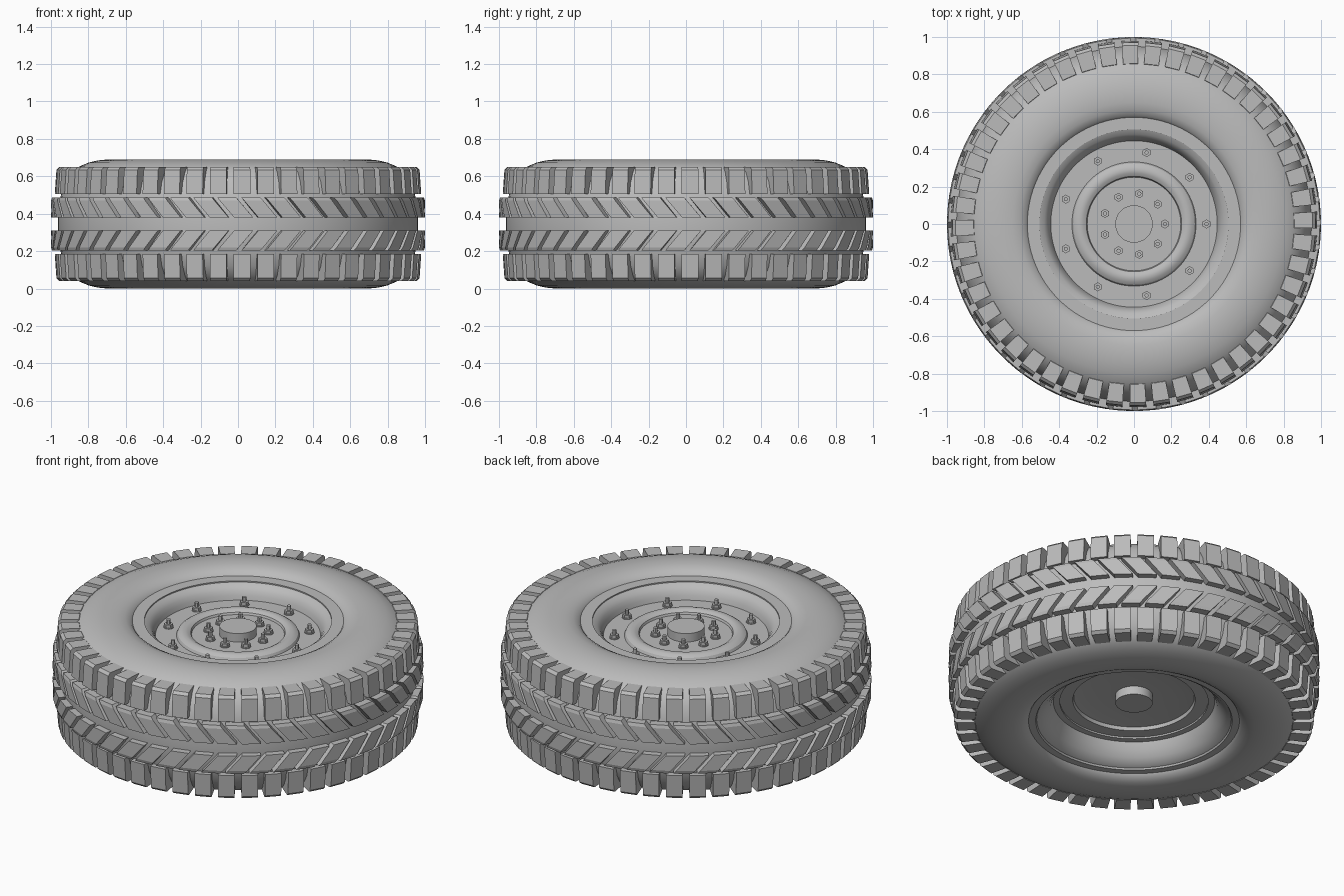
import bpy, bmesh
from math import sin, cos, pi, radians

if "Cube" in bpy.data.objects:
    bpy.data.objects.remove(bpy.data.objects["Cube"])

HEIGHT = 0.69
BLOCKS = 48
PITCH = 2 * pi / BLOCKS

grey = bpy.data.materials.new("plain_grey")
grey.use_nodes = True
colour = (0.5, 0.5, 0.5, 1)
grey.diffuse_color = colour
grey.node_tree.nodes["Principled BSDF"].inputs["Base Color"].default_value = colour


def finish(bm, name, angle=30):
    bmesh.ops.remove_doubles(bm, verts=bm.verts, dist=1e-5)
    bmesh.ops.recalc_face_normals(bm, faces=bm.faces)
    mesh = bpy.data.meshes.new(name)
    bm.to_mesh(mesh)
    bm.free()
    mesh.materials.append(grey)
    obj = bpy.data.objects.new(name, mesh)
    bpy.context.collection.objects.link(obj)
    bpy.ops.object.select_all(action="DESELECT")
    bpy.context.view_layer.objects.active = obj
    obj.select_set(True)
    bpy.ops.object.shade_smooth_by_angle(angle=radians(angle))
    return obj


def lathe(name, profile, closed=False, steps=96):
    """Turn an (r, z) profile around the z axis."""
    bm = bmesh.new()
    verts = [bm.verts.new((r, 0, z)) for r, z in profile]
    pairs = list(zip(verts, verts[1:]))
    if closed:
        pairs.append((verts[-1], verts[0]))
    edges = [bm.edges.new(p) for p in pairs]
    bmesh.ops.spin(bm, geom=verts + edges, cent=(0, 0, 0), axis=(0, 0, 1),
                   angle=2 * pi, steps=steps, use_merge=True)
    return finish(bm, name)


def flip(points):
    return [(r, HEIGHT - z) for r, z in points]


def tread_row(name, section, width, centre_at):
    """Ring of blocks on both halves; centre_at(z) gives the slant."""
    bm = bmesh.new()
    for i in range(BLOCKS):
        for mirrored in (False, True):
            sides = []
            for s in (-0.5, 0.5):
                ring = []
                for r, z in section:
                    a = -pi / 2 + (i + s * width) * PITCH + centre_at(z)
                    zz = HEIGHT - z if mirrored else z
                    ring.append(bm.verts.new((r * cos(a), r * sin(a), zz)))
                sides.append(ring)
            a, b = sides
            bm.faces.new(a)
            bm.faces.new(b[::-1])
            for k in range(len(a)):
                j = (k + 1) % len(a)
                bm.faces.new((a[k], b[k], b[j], a[j]))
    return finish(bm, name, 15)


# Tyre body: one half profile, mirrored for the other sidewall
half = [(0.555, 0.62), (0.565, 0.645), (0.58, 0.664), (0.61, 0.68), (0.65, 0.688),
        (0.70, 0.69), (0.75, 0.685), (0.80, 0.673), (0.85, 0.652), (0.89, 0.62),
        (0.925, 0.57), (0.947, 0.50), (0.958, 0.43), (0.962, 0.38)]
lathe("tyre_body", half + flip(half)[::-1], closed=True)

# Tread: straight shoulder blocks and slanted blocks beside the centre groove
shoulder = [(0.84, 0.63), (0.858, 0.65), (0.955, 0.65), (0.971, 0.635), (0.98, 0.505), (0.92, 0.505)]
tread_row("shoulder_blocks", shoulder, 0.70, lambda z: 0.022)
slanted = [(0.94, 0.488), (0.994, 0.488), (1.0, 0.47), (1.0, 0.38), (0.94, 0.38)]
tread_row("slanted_blocks", slanted, 0.78, lambda z: 0.03 - (z - 0.38) * 0.85)

# Rim flanges, dished front and back plates, raised ring and hub caps
front = [(0, 0.62), (0.10, 0.62), (0.10, 0.57), (0.25, 0.57), (0.255, 0.582),
         (0.272, 0.592), (0.29, 0.595), (0.31, 0.59), (0.325, 0.58), (0.332, 0.565),
         (0.445, 0.565), (0.452, 0.59), (0.463, 0.613), (0.48, 0.633), (0.505, 0.645),
         (0.505, 0.652), (0.57, 0.652)]
back = [(0.57, 0.04), (0.53, 0.04), (0.525, 0.05), (0.50, 0.06), (0.475, 0.085),
        (0.45, 0.12), (0.435, 0.16), (0.40, 0.16), (0.40, 0.17), (0.33, 0.17),
        (0.325, 0.19), (0.25, 0.20), (0.10, 0.20), (0.10, 0.15), (0, 0.15)]
lathe("wheel_rim", front + back)


# Wheel bolts: washer, hexagonal nut and stud
def bolt_circle(name, radius, base, count=9):
    bm = bmesh.new()
    parts = [(24, 0.027, 0.006), (6, 0.024, 0.022), (12, 0.011, 0.048)]
    for i in range(count):
        a = 2 * pi * i / count
        for sides, r, h in parts:
            made = bmesh.ops.create_cone(bm, cap_ends=True, segments=sides,
                                         radius1=r, radius2=r, depth=h)["verts"]
            bmesh.ops.translate(bm, verts=made, vec=(
                radius * cos(a), radius * sin(a), base + h / 2))
    return finish(bm, name)


bolt_circle("hub_bolts", 0.165, 0.57)
bolt_circle("rim_bolts", 0.388, 0.565)
